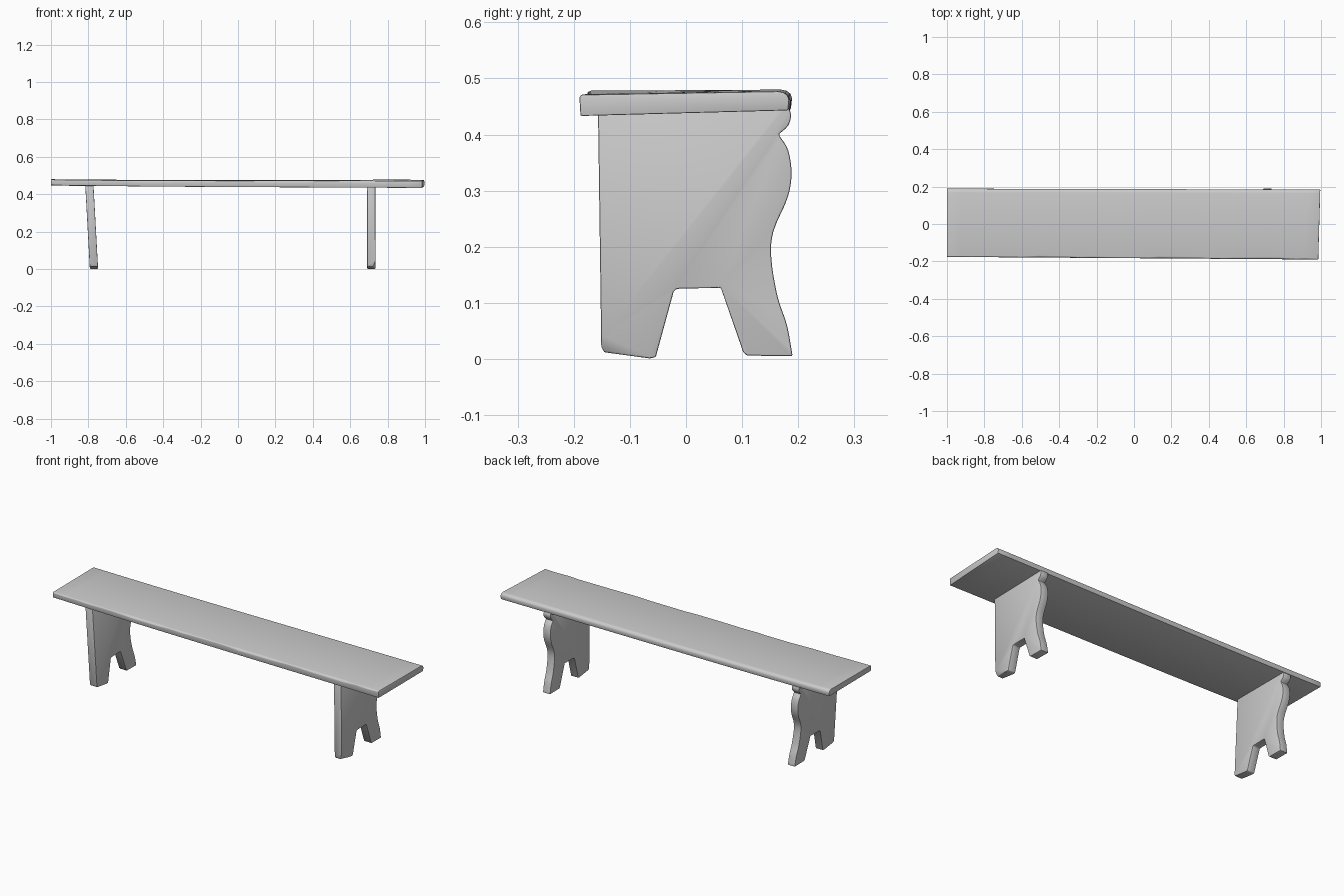
import bpy, bmesh, random
from mathutils import Vector

if "Cube" in bpy.data.objects:
    bpy.data.objects.remove(bpy.data.objects["Cube"])

random.seed(4)


def finish(name, bm, bevel=0.0):
    bmesh.ops.recalc_face_normals(bm, faces=bm.faces[:])
    mesh = bpy.data.meshes.new(name)
    bm.to_mesh(mesh)
    bm.free()
    obj = bpy.data.objects.new(name, mesh)
    bpy.context.collection.objects.link(obj)
    bpy.ops.object.select_all(action='DESELECT')
    obj.select_set(True)
    bpy.context.view_layer.objects.active = obj
    if bevel:
        mod = obj.modifiers.new("worn_edges", 'BEVEL')
        mod.width = bevel
        mod.segments = 2
        mod.limit_method = 'ANGLE'
        mod.angle_limit = 0.7
        bpy.ops.object.modifier_apply(modifier=mod.name)
    bpy.ops.object.shade_smooth_by_angle(angle=0.6)
    return obj


def spline(points, steps=4):
    """Smooth curve through the points (Catmull-Rom)."""
    p = [Vector(q) for q in points]
    p = [2 * p[0] - p[1]] + p + [2 * p[-1] - p[-2]]
    out = []
    for a, b, c, d in zip(p, p[1:], p[2:], p[3:]):
        for i in range(steps):
            t = i / steps
            out.append(0.5 * (2 * b + (c - a) * t + (2 * a - 5 * b + 4 * c - d) * t * t
                              + (3 * b - a - 3 * c + d) * t ** 3))
    return [tuple(v) for v in out] + [tuple(points[-1])]


# Seat: slightly tapered and twisted plank, worn front edge, rounded back edge
def build_seat(stations=28):
    # each end: x front, x back, y front, y back, z bottom front/back, z top front/back
    left = (-1.0, -1.0, -0.176, 0.189, 0.448, 0.446, 0.478, 0.480)
    right = (0.985, 0.996, -0.190, 0.184, 0.433, 0.443, 0.471, 0.477)
    bm = bmesh.new()
    rings = []
    for i in range(stations + 1):
        t = i / stations
        xf, xb, yf, yb, bf, bb, tf, tb = (a + (b - a) * t for a, b in zip(left, right))
        dip = -0.005 * 4 * t * (1 - t) * (1 - t)
        end = i in (0, stations)
        wear = 0.004 if end else random.uniform(0.003, 0.009)
        section = [(yf + 0.002, bf), (yf, tf - wear), (yf + wear, tf),
                   (yb - 0.020, tb), (yb - 0.010, tb - 0.002), (yb - 0.003, tb - 0.007),
                   (yb, tb - 0.015), (yb - 0.002, bb)]
        ring = []
        for y, z in section:
            k = (y - yf) / (yb - yf)
            ring.append(bm.verts.new((xf + (xb - xf) * k, y, z + dip)))
        rings.append(ring)
    for a, b in zip(rings, rings[1:]):
        for j in range(len(a)):
            k = (j + 1) % len(a)
            bm.faces.new((a[j], a[k], b[k], b[j]))
    bm.faces.new(rings[0])
    bm.faces.new(rings[-1])
    return finish("seat", bm, 0.003)


# Legs: sawn boards with a scrolled back edge and a notch between two feet
lower_scroll = spline([(0.190, 0.005), (0.180, 0.06), (0.163, 0.112), (0.152, 0.18),
                       (0.156, 0.228), (0.181, 0.287), (0.188, 0.33),
                       (0.182, 0.372), (0.165, 0.400)])
upper_scroll = spline([(0.165, 0.400), (0.182, 0.416), (0.187, 0.436), (0.178, 0.456)])
LEG_PROFILE = ([(-0.157, 0.456), (-0.151, 0.022), (-0.146, 0.012), (-0.065, 0.001),
                (-0.054, 0.003), (-0.022, 0.120), (-0.017, 0.125), (0.062, 0.127),
                (0.102, 0.012), (0.109, 0.006)] + lower_scroll + upper_scroll[1:])


def build_leg(name, x_foot, lean, chipped=False, thick=0.044):
    bm = bmesh.new()
    face = bm.faces.new([bm.verts.new((x_foot - thick / 2 + lean * z, y, z))
                         for y, z in LEG_PROFILE])
    ext = bmesh.ops.extrude_face_region(bm, geom=[face])
    moved = [v for v in ext["geom"] if isinstance(v, bmesh.types.BMVert)]
    bmesh.ops.translate(bm, verts=moved, vec=(thick, 0, 0))
    bmesh.ops.recalc_face_normals(bm, faces=bm.faces[:])
    if chipped:
        # broken corner on the outer front foot
        normal = Vector((1.0, -0.28, -0.45))
        point = Vector((x_foot + thick / 2, -0.150, 0.042))
        cut = bmesh.ops.bisect_plane(bm, geom=bm.verts[:] + bm.edges[:] + bm.faces[:],
                                     plane_co=point, plane_no=normal, clear_outer=True)
        edges = [e for e in cut["geom_cut"] if isinstance(e, bmesh.types.BMEdge)]
        bmesh.ops.holes_fill(bm, edges=edges, sides=0)
    return finish(name, bm, 0.003)


build_seat()
build_leg("left_leg", -0.770, -0.055)
build_leg("right_leg", 0.713, -0.002, chipped=True)
